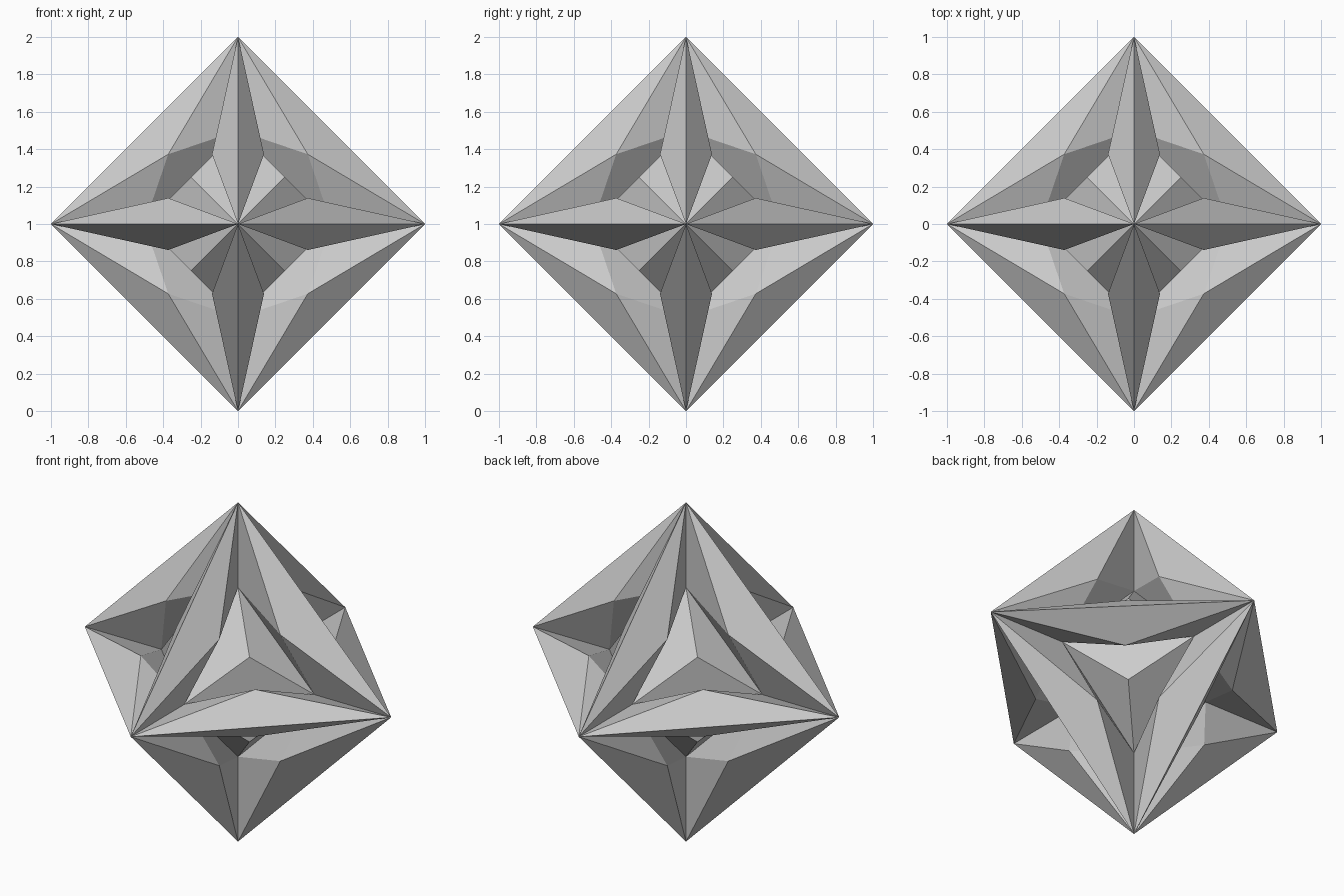
import bpy, bmesh
from itertools import combinations, product
from mathutils import Vector

if "Cube" in bpy.data.objects:
    bpy.data.objects.remove(bpy.data.objects["Cube"])

CENTRE = Vector((0, 0, 1))
INNER = 0.5      # where the fins meet the core on each axis
WIDE, THIN = 0.373, 0.139   # fin shoulder position and half thickness
AXES = [Vector(a) for a in ((1, 0, 0), (0, 1, 0), (0, 0, 1))]


def hull(bm, points):
    verts = [bm.verts.new(p) for p in points]
    bmesh.ops.convex_hull(bm, input=verts)


def finish(bm, name):
    bmesh.ops.translate(bm, verts=bm.verts, vec=CENTRE)
    bmesh.ops.recalc_face_normals(bm, faces=bm.faces)
    mesh = bpy.data.meshes.new(name)
    bm.to_mesh(mesh)
    bm.free()
    obj = bpy.data.objects.new(name, mesh)
    bpy.context.collection.objects.link(obj)


# Core: rhombic dodecahedron
bm = bmesh.new()
points = [a * s * INNER for a in AXES for s in (-1, 1)]
points += [Vector(c) * INNER / 2 for c in product((-1, 1), repeat=3)]
hull(bm, points)
finish(bm, "core")


# Fins: one sharp blade along each of the twelve octahedron edges
def add_fin(bm, a, b):
    n = a.cross(b)
    tip_a, tip_b, root_a, root_b = [bm.verts.new(p) for p in
                                    (a, b, a * INNER, b * INNER)]
    for side in (-1, 1):
        p = bm.verts.new((a + b) * WIDE + n * THIN * side)
        ring = (tip_a, tip_b, root_b, root_a)
        for i in range(4):
            bm.faces.new((ring[i], ring[(i + 1) % 4], p))


bm = bmesh.new()
for u, v in combinations(AXES, 2):
    for s, t in product((-1, 1), repeat=2):
        add_fin(bm, u * s, v * t)
finish(bm, "edge_fins")
